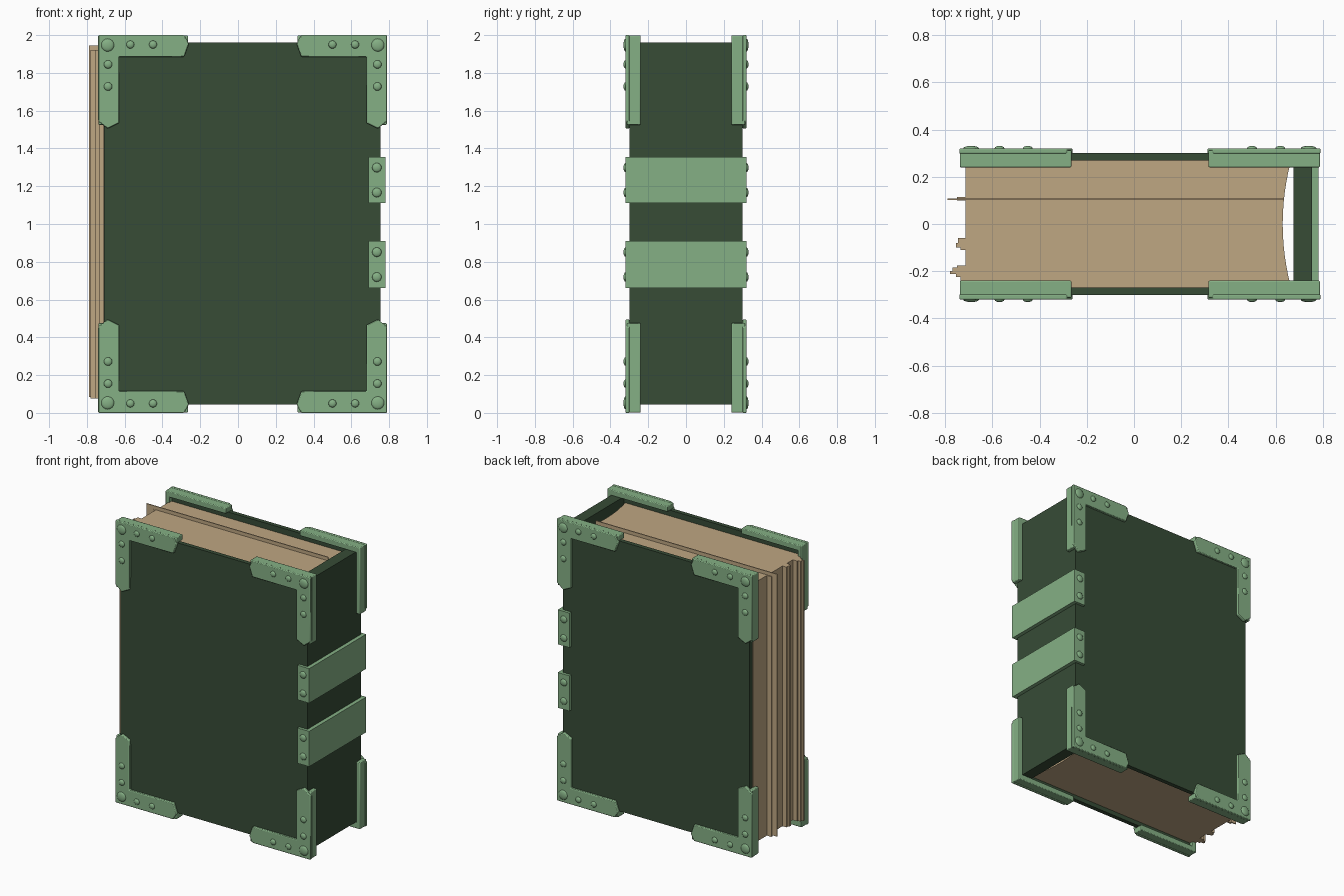
import bpy, bmesh, math
from mathutils import Matrix

if "Cube" in bpy.data.objects:
    bpy.data.objects.remove(bpy.data.objects["Cube"])


def material(name, rgb):
    m = bpy.data.materials.new(name)
    m.diffuse_color = (*rgb, 1)
    m.use_nodes = True
    m.node_tree.nodes["Principled BSDF"].inputs["Base Color"].default_value = m.diffuse_color
    return m


COVER = material("dark green cover", (0.038, 0.072, 0.037))
METAL = material("pale green metal", (0.235, 0.435, 0.235))
PAPER = material("tan paper", (0.52, 0.385, 0.225))


def finish(name, bm, mat, bevel=0.0, smooth=False):
    bmesh.ops.recalc_face_normals(bm, faces=bm.faces[:])
    me = bpy.data.meshes.new(name)
    bm.to_mesh(me)
    bm.free()
    me.materials.append(mat)
    ob = bpy.data.objects.new(name, me)
    bpy.context.collection.objects.link(ob)
    if bevel:
        mod = ob.modifiers.new("soft edges", 'BEVEL')
        mod.width, mod.segments = bevel, 2
    if smooth:
        bpy.ops.object.select_all(action='DESELECT')
        ob.select_set(True)
        bpy.context.view_layer.objects.active = ob
        bpy.ops.object.shade_smooth_by_angle(angle=math.radians(50))
    return ob


def prism(bm, pts, lo, hi, axis):
    """Extrude a 2D outline along y (points are x, z) or z (points are x, y)."""
    def at(p, h):
        return (p[0], h, p[1]) if axis == 'y' else (p[0], p[1], h)
    verts = [bm.verts.new(at(p, lo)) for p in pts]
    face = bm.faces.new(verts)
    ext = bmesh.ops.extrude_face_region(bm, geom=[face])
    d = (0, hi - lo, 0) if axis == 'y' else (0, 0, hi - lo)
    new = [g for g in ext['geom'] if isinstance(g, bmesh.types.BMVert)]
    bmesh.ops.translate(bm, verts=new, vec=d)


def box(name, x, y, z, mat, bevel=0.0):
    bm = bmesh.new()
    prism(bm, [(x[0], y[0]), (x[1], y[0]), (x[1], y[1]), (x[0], y[1])], z[0], z[1], 'z')
    return finish(name, bm, mat, bevel)


def rivets(name, spots, sy, surface=0.32):
    """Flattened domes at (x, z, radius) on the front or back."""
    bm = bmesh.new()
    for x, z, r in spots:
        m = Matrix.Translation((x, sy * surface, z)) @ Matrix.Diagonal((r, 0.011, r, 1))
        m = m @ Matrix.Rotation(math.pi / 2, 4, 'X')
        bmesh.ops.create_uvsphere(bm, u_segments=16, v_segments=8, radius=1, matrix=m)
    finish(name, bm, METAL, smooth=True)


# Covers and spine
Z = (0.045, 1.96)
box("front_cover", (-0.71, 0.755), (-0.30, -0.27), Z, COVER)
box("back_cover", (-0.71, 0.755), (0.27, 0.30), Z, COVER)
box("spine", (0.675, 0.755), (-0.27, 0.27), Z, COVER)

# Page block: uneven fore-edge and hollow curved back
L = -0.715
edge = [(L, 0.268), (L, 0.115), (-0.75, 0.115), (-0.75, 0.1), (L, 0.1),
        (L, -0.06), (-0.745, -0.06), (-0.745, -0.08), (-0.755, -0.08), (-0.755, -0.1),
        (-0.735, -0.1), (-0.735, -0.11), (L, -0.11), (L, -0.175), (-0.75, -0.175),
        (-0.75, -0.185), (-0.77, -0.185), (-0.77, -0.2), (-0.78, -0.2), (-0.78, -0.212),
        (-0.755, -0.212), (-0.755, -0.225), (-0.735, -0.225), (-0.735, -0.24),
        (L, -0.24), (L, -0.268)]
ys = [-0.268 + 0.536 * i / 12 for i in range(13)]
back = [(0.63 + 0.035 * (y / 0.268) ** 2, y) for y in ys]
bm = bmesh.new()
prism(bm, edge + back, 0.075, 1.92, 'z')
finish("page_block", bm, PAPER)
box("loose_page", (-0.79, 0.635), (0.101, 0.108), (0.085, 1.945), PAPER)

# Corner guards: chevron-ended plate plus a wrapped flange, eight times
plate = [(0, 0), (0.455, 0), (0.48, 0.045), (0.455, 0.115), (0.11, 0.115),
         (0.11, 0.465), (0.05, 0.495), (0, 0.455)]
flange = [(0.002, 0.002), (0.475, 0.002), (0.475, 0.042), (0.032, 0.042),
          (0.032, 0.475), (0.002, 0.475)]
studs = [(0.05, 0.053, 0.034), (0.17, 0.05, 0.021), (0.29, 0.05, 0.021),
         (0.052, 0.155, 0.022), (0.052, 0.272, 0.022)]
for sy, side in ((-1, "front"), (1, "back")):
    for sx, hand in ((-1, "left"), (1, "right")):
        for sz, level in ((-1, "bottom"), (1, "top")):
            def place(p):
                return (0.025 + sx * (0.765 - p[0]), 1 + sz * (1 - p[1]))
            tag = f"{side}_{level}_{hand}"
            bm = bmesh.new()
            prism(bm, [place(p) for p in plate], sy * 0.298, sy * 0.32, 'y')
            prism(bm, [place(p) for p in flange], sy * 0.24, sy * 0.312, 'y')
            finish(tag + "_corner_guard", bm, METAL, 0.005, True)
            rivets(tag + "_guard_rivets", [(*place(s), s[2]) for s in studs], sy)

# Spine bands with rivets on both covers
for name, z0, z1 in (("lower", 0.66, 0.91), ("upper", 1.11, 1.355)):
    box(name + "_spine_band", (0.69, 0.782), (-0.32, 0.32), (z0, z1), METAL)
    mid = (z0 + z1) / 2
    for sy, side in ((-1, "front"), (1, "back")):
        rivets(f"{name}_{side}_band_rivets",
               [(0.735, mid - 0.066, 0.025), (0.735, mid + 0.066, 0.025)], sy)
